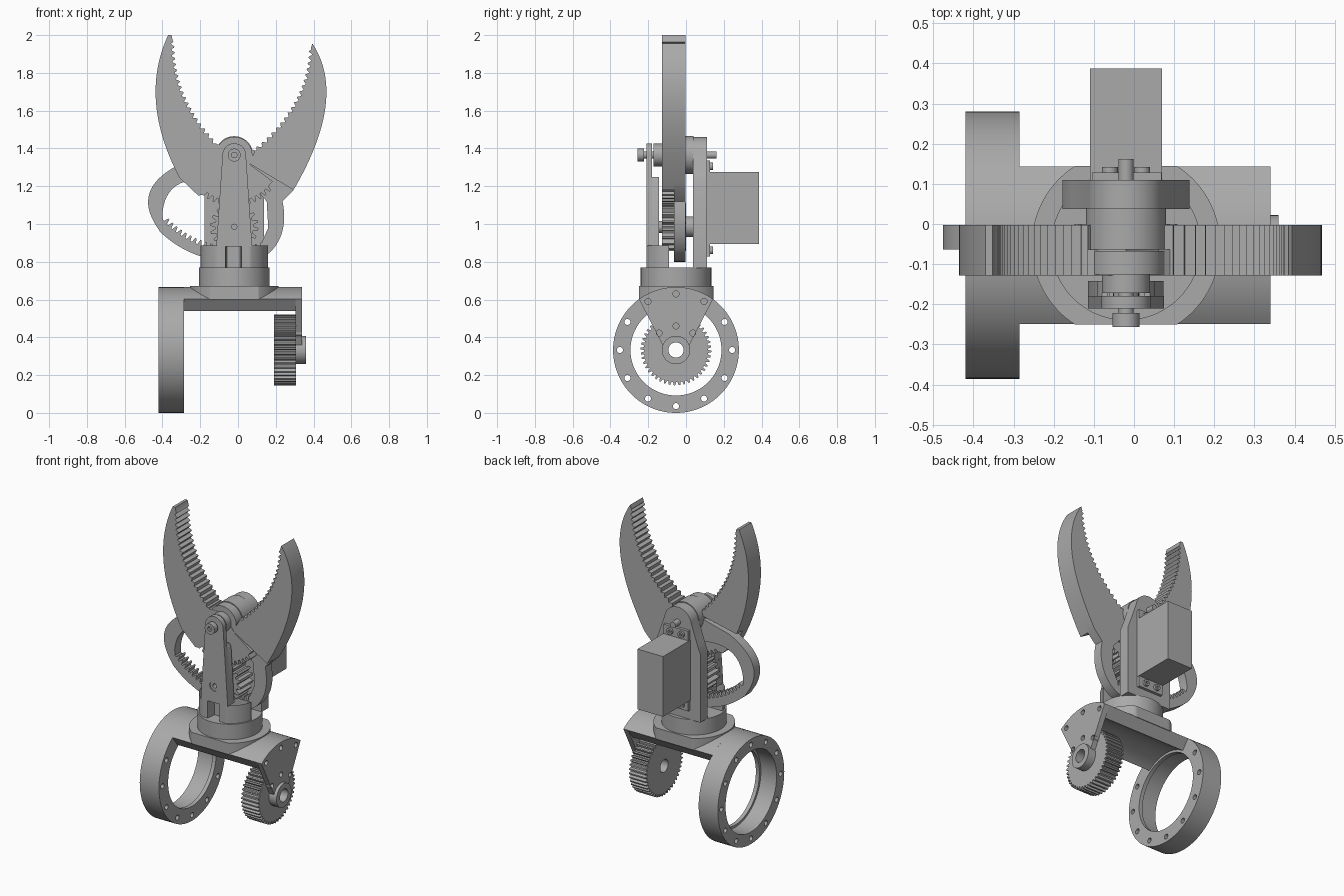
import bpy, bmesh
from math import sin, cos, pi, radians, hypot

old = bpy.data.objects.get("Cube")
if old:
    bpy.data.objects.remove(old, do_unlink=True)

grey = bpy.data.materials.new("plain grey")
grey.use_nodes = True
GREY = (0.4, 0.4, 0.4, 1)
grey.diffuse_color = GREY
grey.node_tree.nodes["Principled BSDF"].inputs["Base Color"].default_value = GREY

# How a flat outline (u, v) and a depth d map into space
PLANES = {
    "XY": lambda u, v, d: (u, v, d),
    "XZ": lambda u, v, d: (u, d, v),
    "YZ": lambda u, v, d: (d, u, v),
}


def plate(name, plane, d0, d1, outline, holes=()):
    """Extrude an outline with holes from depth d0 to d1."""
    cu = bpy.data.curves.new(name, "CURVE")
    cu.dimensions, cu.fill_mode = "2D", "BOTH"
    cu.extrude = (d1 - d0) / 2
    for loop in [outline, *holes]:
        sp = cu.splines.new("POLY")
        sp.points.add(len(loop) - 1)
        for p, (u, v) in zip(sp.points, loop):
            p.co = (u, v, 0, 1)
        sp.use_cyclic_u = True
    tmp = bpy.data.objects.new(name + "_outline", cu)
    bpy.context.collection.objects.link(tmp)
    dg = bpy.context.evaluated_depsgraph_get()
    me = bpy.data.meshes.new_from_object(tmp.evaluated_get(dg))
    bpy.data.objects.remove(tmp, do_unlink=True)
    bm = bmesh.new()
    bm.from_mesh(me)
    bmesh.ops.remove_doubles(bm, verts=bm.verts, dist=0.0002)
    for v in bm.verts:
        v.co = PLANES[plane](v.co.x, v.co.y, v.co.z + (d0 + d1) / 2)
    bmesh.ops.recalc_face_normals(bm, faces=bm.faces)
    bm.to_mesh(me)
    bm.free()
    me.name = name
    me.materials.clear()
    me.materials.append(grey)
    ob = bpy.data.objects.new(name, me)
    bpy.context.collection.objects.link(ob)
    bpy.ops.object.select_all(action="DESELECT")
    ob.select_set(True)
    bpy.context.view_layer.objects.active = ob
    bpy.ops.object.shade_smooth_by_angle(angle=radians(30))
    return ob


def arc(c, r, a0, a1, n=24):
    return [(c[0] + r * cos(radians(a0 + (a1 - a0) * i / n)),
             c[1] + r * sin(radians(a0 + (a1 - a0) * i / n))) for i in range(n + 1)]


def circle(c, r, n=48):
    return arc(c, r, 0, 360, n)[:-1]


def rect(u0, u1, v0, v1):
    return [(u0, v0), (u1, v0), (u1, v1), (u0, v1)]


def teeth(c, r0, r1, a0, a1, n):
    """Gear teeth along an arc, between the radii r0 and r1."""
    pts = []
    for i in range(n):
        for f, r in ((0.05, r0), (0.35, r0), (0.55, r1), (0.85, r1)):
            pts += arc(c, r, a0 + (a1 - a0) * (i + f) / n, 0, 1)[:1]
    return pts


def bezier(a, b, c, n=28):
    ts = [i / n for i in range(n + 1)]
    return [tuple((1 - t) ** 2 * p + 2 * t * (1 - t) * q + t * t * r
                  for p, q, r in zip(a, b, c)) for t in ts]


def serrate(a, b, c, n=19, depth=0.009):
    """A curved edge with rounded gripping teeth."""
    pts = bezier(a, b, c, n * 6)
    out = [pts[0]]
    for i in range(1, len(pts) - 1):
        dx, dz = (pts[i + 1][k] - pts[i - 1][k] for k in (0, 1))
        s = depth * cos(i * pi / 3) / hypot(dx, dz)
        out.append((pts[i][0] - dz * s, pts[i][1] + dx * s))
    return out + [pts[-1]]


# Wrist ring with bolt holes and an inner lip
AXIS = (-0.053, 0.333)
ring_holes = [circle(p, 0.016, 16) for p in circle(AXIS, 0.297, 12)]
plate("wrist_ring", "YZ", -0.42, -0.31, circle(AXIS, 0.333, 96), [circle(AXIS, 0.256, 72)] + ring_holes)
plate("wrist_ring_lip", "YZ", -0.31, -0.285, circle(AXIS, 0.333, 96), [circle(AXIS, 0.241, 72)] + ring_holes)

# Curved bridge, side arm and drive gear
plate("bridge", "YZ", -0.285, 0.305, arc(AXIS, 0.333, 54, 126) + arc(AXIS, 0.256, 126, 54))
bore = circle(AXIS, 0.04, 32)
arm_holes = [circle(p, 0.016, 16) for a, r in ((90, 0.127), (135, 0.127), (45, 0.127), (90, 0.297),
             (120, 0.297), (60, 0.297)) for p in arc(AXIS, r, a, 0, 1)[:1]]
plate("side_arm", "YZ", 0.305, 0.34, arc(AXIS, 0.333, 54, 126) + arc(AXIS, 0.075, 160, 380), [bore] + arm_holes)
plate("arm_hub", "YZ", 0.305, 0.36, circle(AXIS, 0.075), [bore])
plate("drive_gear", "YZ", 0.19, 0.307, teeth(AXIS, 0.17, 0.187, 0, 360, 44), [bore])

# Turntable and its front block
TURN = (-0.02, -0.053)
disc = [(x, max(-0.25, min(0.145, y))) for x, y in circle(TURN, 0.235, 120)]
plate("turntable_base", "XY", 0.6, 0.672, disc)
plate("turntable", "XY", 0.67, 0.77, circle(TURN, 0.187, 72))
block = []
for x, y in circle(TURN, 0.178, 144):
    y = max(-0.21, min(-0.09, y))
    block.append((x, -0.15 if y < -0.2 and abs(x + 0.024) < 0.036 else y))
plate("front_block", "XY", 0.768, 0.885, block)

# Front support with side flanges
PIVOT, PINION = (-0.02, 1.365), (-0.02, 0.985)
plate("front_support", "XZ", -0.21, -0.18,
      [(-0.115, 0.88), (0.075, 0.88)] + arc(PIVOT, 0.062, 5, 175), [circle(PINION, 0.032, 24)])
plate("pinion_pin", "XZ", -0.205, 0.04, circle(PINION, 0.032, 24), [circle(PINION, 0.014, 16)])
for side in (-1, 1):
    edge = lambda w, z: (PIVOT[0] + side * w, z)
    plate("support_flange_" + ("right" if side < 0 else "left"), "XZ", -0.182, -0.142,
          [edge(0.094, 0.88), edge(0.071, 1.23), edge(0.06, 1.25), edge(0.045, 1.25), edge(0.068, 0.88)])

# Back support, motor and motor screws
plate("back_support", "XZ", 0.037, 0.11,
      [(-0.178, 0.768), (0.138, 0.768), (0.138, 1.2), (0.115, 1.26)]
      + arc(PIVOT, 0.095, 10, 170) + [(-0.155, 1.26), (-0.178, 1.2)])
plate("motor", "XZ", 0.11, 0.387, rect(-0.11, 0.07, 0.893, 1.275))
plate("motor_flange", "XZ", 0.108, 0.128, rect(-0.105, 0.068, 0.827, 1.335))
for i, (x, z) in enumerate((x, z) for x in (-0.06, 0.02) for z in (0.86, 1.305)):
    plate(f"motor_screw_{i}", "XZ", 0.126, 0.142, circle((x, z), 0.02, 20), [circle((x, z), 0.009, 6)])

# Pivot bolt and spacers
plate("pivot_bolt_head", "XZ", -0.257, -0.222, circle(PIVOT, 0.034, 32), [circle(PIVOT, 0.016, 6)])
plate("pivot_bolt_shaft", "XZ", -0.235, 0.162, circle(PIVOT, 0.019, 24))
plate("pivot_spacer", "XZ", -0.172, -0.126, circle(PIVOT, 0.06))
plate("pivot_hub_front", "XZ", -0.126, -0.067, circle(PIVOT, 0.096))
plate("pivot_hub_back", "XZ", -0.064, 0.04, circle(PIVOT, 0.1))

# Pinion between the two toothed handles
plate("pinion", "XZ", -0.128, 0.0, teeth(PINION, 0.102, 0.128, 0, 360, 18))
plate("pinion_collar", "XZ", 0.0, 0.038, circle(PINION, 0.055, 32))

FRONT, BACK = (-0.128, -0.063), (-0.064, -0.003)

# Right jaw: its front layer ends in an outer toothed sector
grip = serrate((-0.345, 1.97), (-0.35, 1.665), (-0.114, 1.42))
spine = bezier((-0.31, 1.245), (-0.528, 1.66), (-0.37, 2.0))
sector = [(-0.02, 1.42), (0.07, 1.31), (0.185, 1.225)] + teeth(PIVOT, 0.245, 0.27, 320, 230, 13)
plate("right_jaw_front", "XZ", *FRONT, [(-0.352, 2.0)] + grip + sector + [(-0.21, 1.15)] + spine)
plate("right_jaw_back", "XZ", *BACK,
      [(-0.352, 2.0)] + grip + [(-0.09, 1.39)] + [p for p in spine if p[1] > 1.33])

# Left jaw: its back layer ends in a loop with inner teeth
grip = serrate((0.385, 1.93), (0.372, 1.62), (0.09, 1.39))
spine = bezier((0.294, 1.18), (0.582, 1.672), (0.394, 1.955))
plate("left_jaw_front", "XZ", *FRONT, grip + [(0.06, 1.32)] + spine)
loop = [(-0.02, 1.4), (-0.1, 1.37)] + bezier((-0.3, 1.32), (-0.55, 1.2), (-0.445, 1.01), 16)
loop += arc(PIVOT, 0.565, 226, 285)
loop += bezier((0.17, 0.85), (0.27, 0.95), (0.236, 1.12), 12)
opening = teeth(PIVOT, 0.51, 0.485, 222, 288, 19)
opening += [(0.16, 0.98), (0.152, 1.12), (0.08, 1.2), (-0.02, 1.22)]
opening += bezier((-0.15, 1.23), (-0.38, 1.26), (-0.4, 1.06), 12)
plate("left_jaw_back", "XZ", *BACK, grip + loop + spine, [opening])
